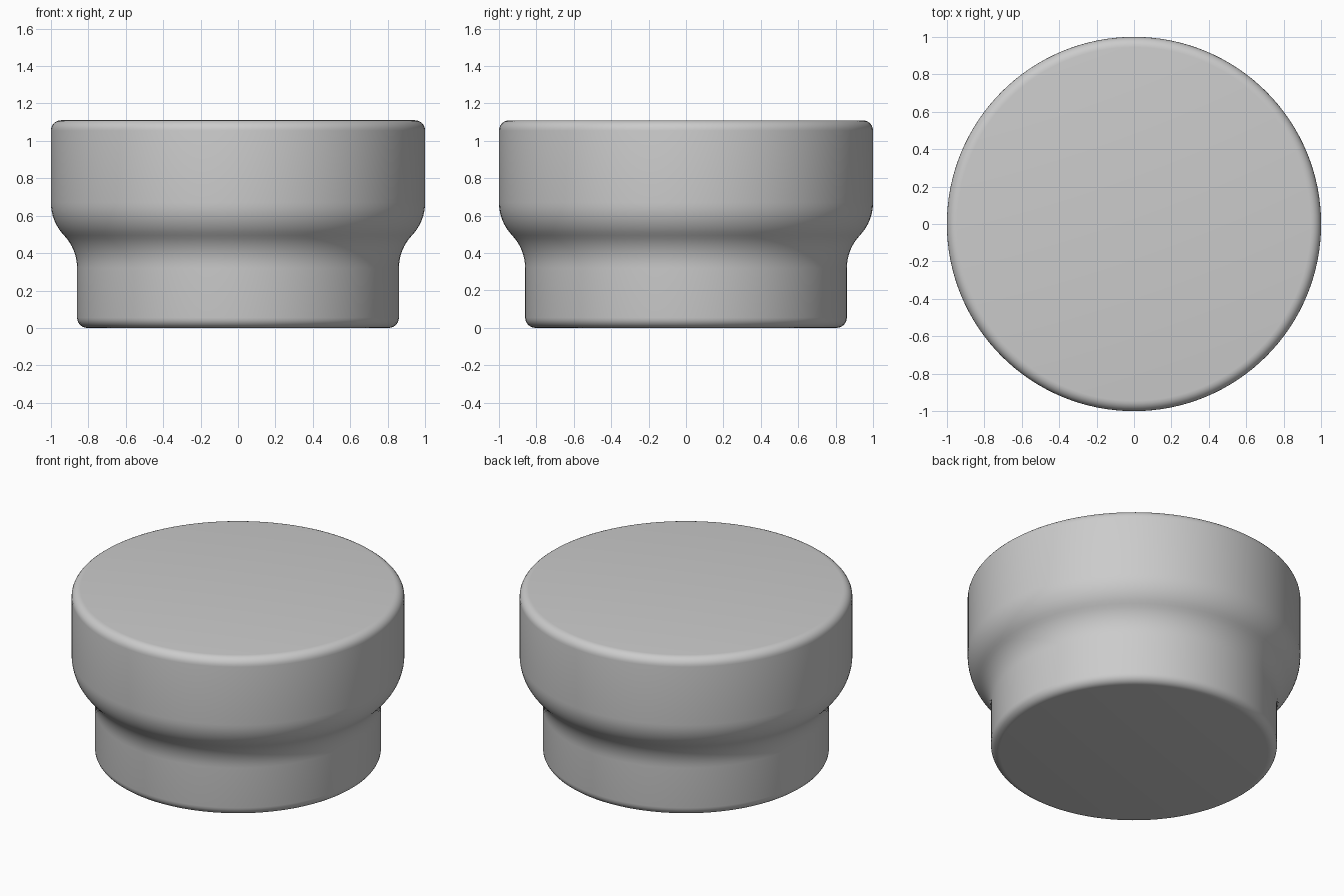
import bpy
import bmesh
from math import sin, cos, atan, radians, pi

cube = bpy.data.objects.get("Cube")
if cube:
    bpy.data.objects.remove(cube, do_unlink=True)

SEGMENTS = 128
BASE_R, HEAD_R, HEIGHT = 0.86, 1.0, 1.11
FILLET = 0.055
NECK_LOW, NECK_HIGH = 0.32, 0.67


def arc(cx, cz, radius, start, end, steps):
    """Points (radius, height) along a circular arc in the profile plane."""
    angles = [start + (end - start) * i / steps for i in range(steps + 1)]
    return [(cx + radius * cos(a), cz + radius * sin(a)) for a in angles]


# Neck: two equal tangent arcs forming an S between base and head
half_x = (HEAD_R - BASE_R) / 2
half_z = (NECK_HIGH - NECK_LOW) / 2
sweep = 2 * atan(half_x / half_z)
neck_r = half_z / sin(sweep)

profile = arc(BASE_R - FILLET, FILLET, FILLET, -pi / 2, 0, 6)
profile += arc(BASE_R + neck_r, NECK_LOW, neck_r, pi, pi - sweep, 8)
profile += arc(HEAD_R - neck_r, NECK_HIGH, neck_r, -sweep, 0, 8)[1:]
profile += arc(HEAD_R - FILLET, HEIGHT - FILLET, FILLET, 0, pi / 2, 6)

# Lathe the profile and cap both ends
bm = bmesh.new()
rings = []
for r, z in profile:
    rings.append([bm.verts.new((r * cos(2 * pi * i / SEGMENTS),
                                r * sin(2 * pi * i / SEGMENTS), z))
                  for i in range(SEGMENTS)])
for low, high in zip(rings, rings[1:]):
    for i in range(SEGMENTS):
        j = (i + 1) % SEGMENTS
        bm.faces.new((low[i], low[j], high[j], high[i]))
bm.faces.new(rings[0][::-1])
bm.faces.new(rings[-1])

mesh = bpy.data.meshes.new("stepped_knob")
bm.to_mesh(mesh)
bm.free()
knob = bpy.data.objects.new("stepped_knob", mesh)
bpy.context.collection.objects.link(knob)

# Plain grey material
grey = bpy.data.materials.new("plain_grey")
grey.use_nodes = True
colour = (0.6, 0.6, 0.6, 1.0)
grey.diffuse_color = colour
grey.node_tree.nodes["Principled BSDF"].inputs["Base Color"].default_value = colour
mesh.materials.append(grey)

# Smooth shading
bpy.ops.object.select_all(action="DESELECT")
knob.select_set(True)
bpy.context.view_layer.objects.active = knob
bpy.ops.object.shade_smooth_by_angle(angle=radians(40))
